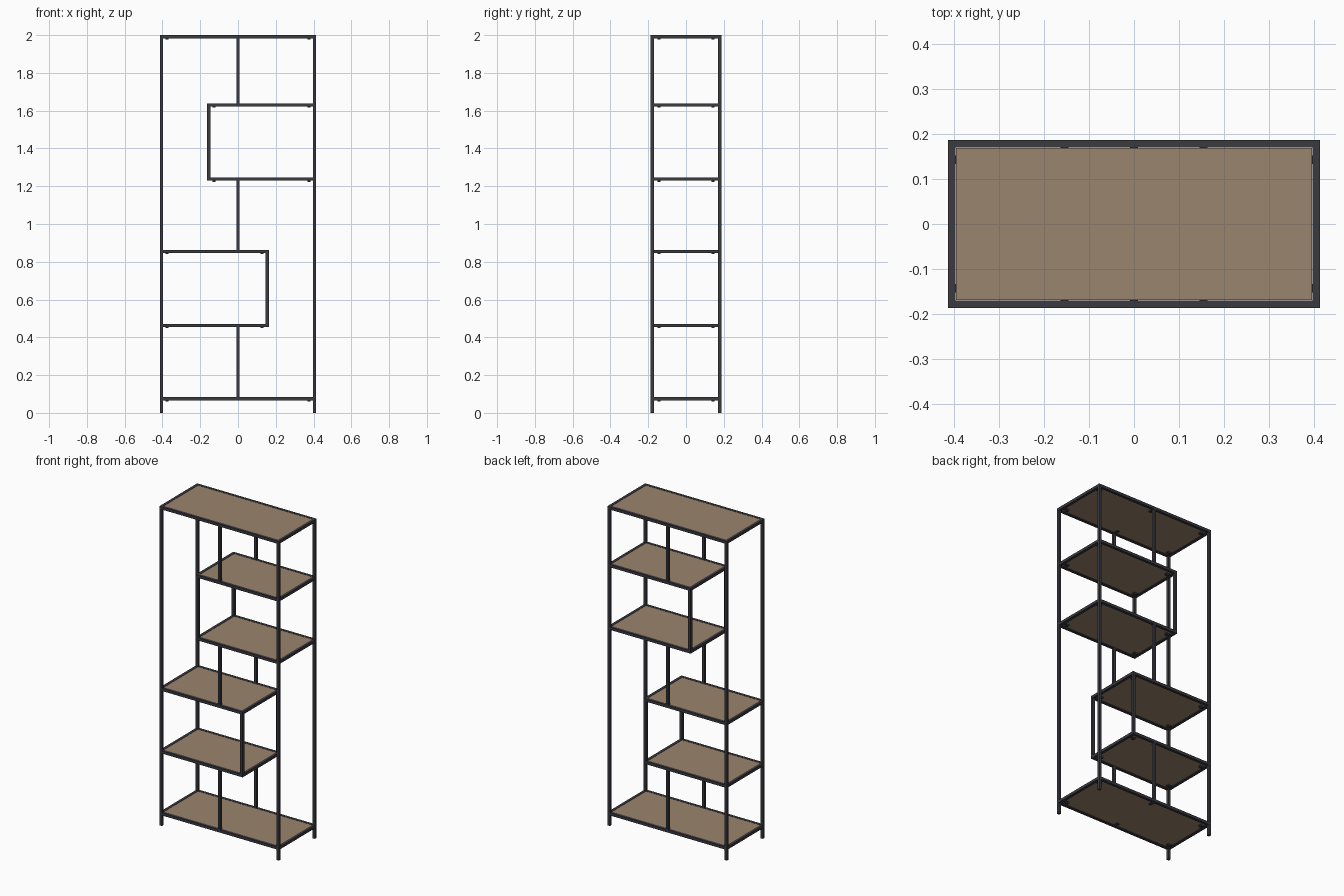
import bpy
import bmesh

T = 0.017            # tube thickness
X, Y = 0.414, 0.187  # outer half width and half depth
OPEN = 0.163         # inner end of the short shelves
H = T / 2

cube = bpy.data.objects.get("Cube")
if cube:
    bpy.data.objects.remove(cube, do_unlink=True)


def material(name, rgb):
    m = bpy.data.materials.new(name)
    m.use_nodes = True
    m.diffuse_color = (*rgb, 1)
    m.node_tree.nodes["Principled BSDF"].inputs["Base Color"].default_value = (*rgb, 1)
    return m


metal = material("dark metal", (0.042, 0.042, 0.051))
wood = material("brown wood", (0.33, 0.232, 0.157))


def build(name, boxes, mat):
    """One object made of boxes, each given by its (min, max) range per axis."""
    bm = bmesh.new()
    for ranges in boxes:
        for v in bmesh.ops.create_cube(bm, size=1)["verts"]:
            v.co = [(lo + hi) / 2 + c * (hi - lo) for c, (lo, hi) in zip(v.co, ranges)]
    mesh = bpy.data.meshes.new(name)
    bm.to_mesh(mesh)
    bm.free()
    mesh.materials.append(mat)
    obj = bpy.data.objects.new(name, mesh)
    bpy.context.collection.objects.link(obj)


def pair_of_posts(name, x, low, high, width=T):
    """Matching front and back uprights centred on x."""
    span = (x - width / 2, x + width / 2)
    build(name, [(span, (-Y, T - Y), (low, high)),
                 (span, (Y - T, Y), (low, high))], metal)


def shelf(name, x0, x1, z):
    """Tube frame, wooden panel and fixing tabs; z is the frame's centre."""
    height = (z - H, z + H)
    rails = [((x0 + T, x1 - T), (-Y, T - Y), height),
             ((x0 + T, x1 - T), (Y - T, Y), height)]
    for lo, outer in ((x0, x0 == -X), (x1 - T, x1 == X)):
        # Side rails fit between the corner posts, except at free ends and the top
        d = Y - T if outer and z + H < 1.99 else Y
        rails.append(((lo, lo + T), (-d, d), height))
    build(name + "_frame", rails, metal)

    gap = 0.001
    build(name + "_panel", [((x0 + T + gap, x1 - T - gap), (T + gap - Y, Y - T - gap),
                             (z - H + 0.005, z + H - 0.001))], wood)

    # Corner tabs with screw heads, plus middle tabs on the full-width shelves
    tabs = []
    plate = (z - H, z - H + 0.005)
    screw = (z - H - 0.006, z - H)
    for y in (-0.143, 0.143):
        for end, s in ((x0 + T, 1), (x1 - T, -1)):
            tip = end + s * 0.032
            tabs.append(((min(end, tip), max(end, tip)), (y - 0.009, y + 0.009), plate))
            c = end + s * 0.02
            tabs.append(((c - 0.008, c + 0.008), (y - 0.008, y + 0.008), screw))
        if x1 - x0 > X * 1.9:
            edge = (Y - T) * (1 if y > 0 else -1)
            tip = edge * 0.82
            tabs.append(((-0.009, 0.009), (min(edge, tip), max(edge, tip)), plate))
    build(name + "_tabs", tabs, metal)


# Shelves from bottom to top
BASE, LOW, MID, HIGH, UPPER, TOP = 0.075, 0.463, 0.855, 1.238, 1.63, 2 - H
shelf("bottom_shelf", -X, X, BASE)
shelf("lower_right_shelf", -X, OPEN, LOW)
shelf("middle_right_shelf", -X, OPEN, MID)
shelf("middle_left_shelf", -OPEN, X, HIGH)
shelf("upper_left_shelf", -OPEN, X, UPPER)
shelf("top_shelf", -X, X, TOP)

# Corner uprights
pair_of_posts("right_posts", H - X, 0, 2 - T)
pair_of_posts("left_posts", X - H, 0, 2 - T)

# Uprights closing the offset boxes
pair_of_posts("lower_box_posts", OPEN - H, LOW + H, MID - H)
pair_of_posts("upper_box_posts", H - OPEN, HIGH + H, UPPER - H)

# Centre uprights
for label, a, b in (("bottom", BASE, LOW), ("middle", MID, HIGH), ("top", UPPER, TOP)):
    pair_of_posts(label + "_centre_posts", 0, a + H, b - H, 0.015)
